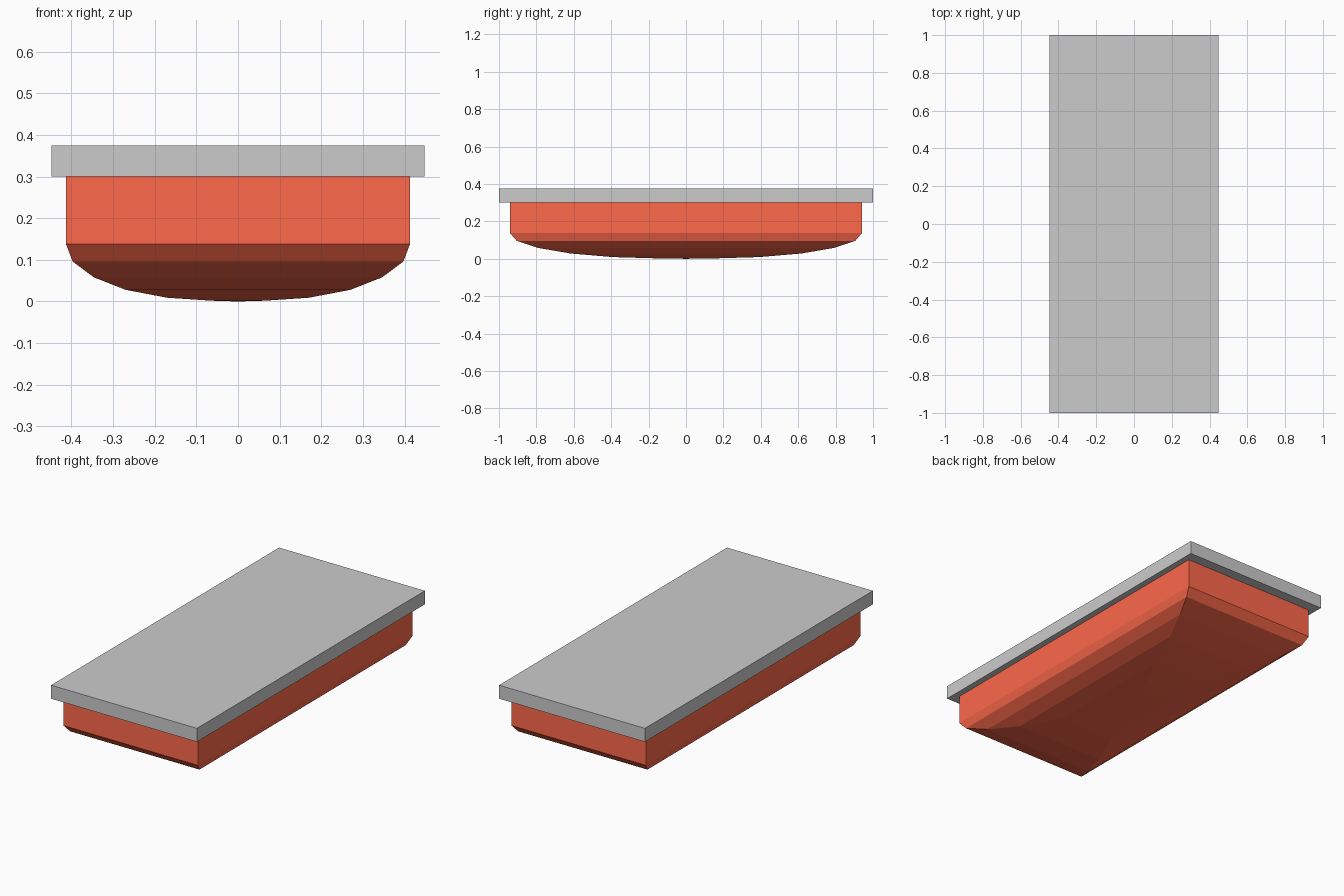
import bpy, bmesh

if "Cube" in bpy.data.objects:
    bpy.data.objects.remove(bpy.data.objects["Cube"])


def make_object(name, bm, color=None):
    bmesh.ops.recalc_face_normals(bm, faces=bm.faces)
    mesh = bpy.data.meshes.new(name)
    bm.to_mesh(mesh)
    bm.free()
    obj = bpy.data.objects.new(name, mesh)
    bpy.context.collection.objects.link(obj)
    if color:
        mat = bpy.data.materials.new(name + "_color")
        mat.diffuse_color = color
        mat.use_nodes = True
        mat.node_tree.nodes["Principled BSDF"].inputs["Base Color"].default_value = mat.diffuse_color
        mesh.materials.append(mat)
    return obj


# Flat top slab
bm = bmesh.new()
bmesh.ops.create_cube(bm, size=1)
bmesh.ops.scale(bm, vec=(0.896, 2.0, 0.075), verts=bm.verts)
bmesh.ops.translate(bm, vec=(0, 0, 0.3375), verts=bm.verts)
make_object("top_slab", bm)

# Rounded red body: stacked rectangles (half width, half length, height)
profile = [(0.413, 0.942, 0.30), (0.413, 0.942, 0.138), (0.397, 0.905, 0.096),
           (0.346, 0.790, 0.058), (0.270, 0.615, 0.028), (0.170, 0.388, 0.009),
           (0.065, 0.148, 0.002)]
bm = bmesh.new()
rings = [[bm.verts.new((sx * w, sy * l, z))
          for sx, sy in ((-1, -1), (1, -1), (1, 1), (-1, 1))]
         for w, l, z in profile]
bm.faces.new(rings[0])
for upper, lower in zip(rings, rings[1:]):
    for i in range(4):
        j = (i + 1) % 4
        bm.faces.new((upper[i], upper[j], lower[j], lower[i]))
# Shallow point closing the underside
tip = bm.verts.new((0, 0, 0))
for i in range(4):
    bm.faces.new((rings[-1][i], rings[-1][(i + 1) % 4], tip))
make_object("rounded_body", bm, (1.0, 0.14, 0.07, 1))
